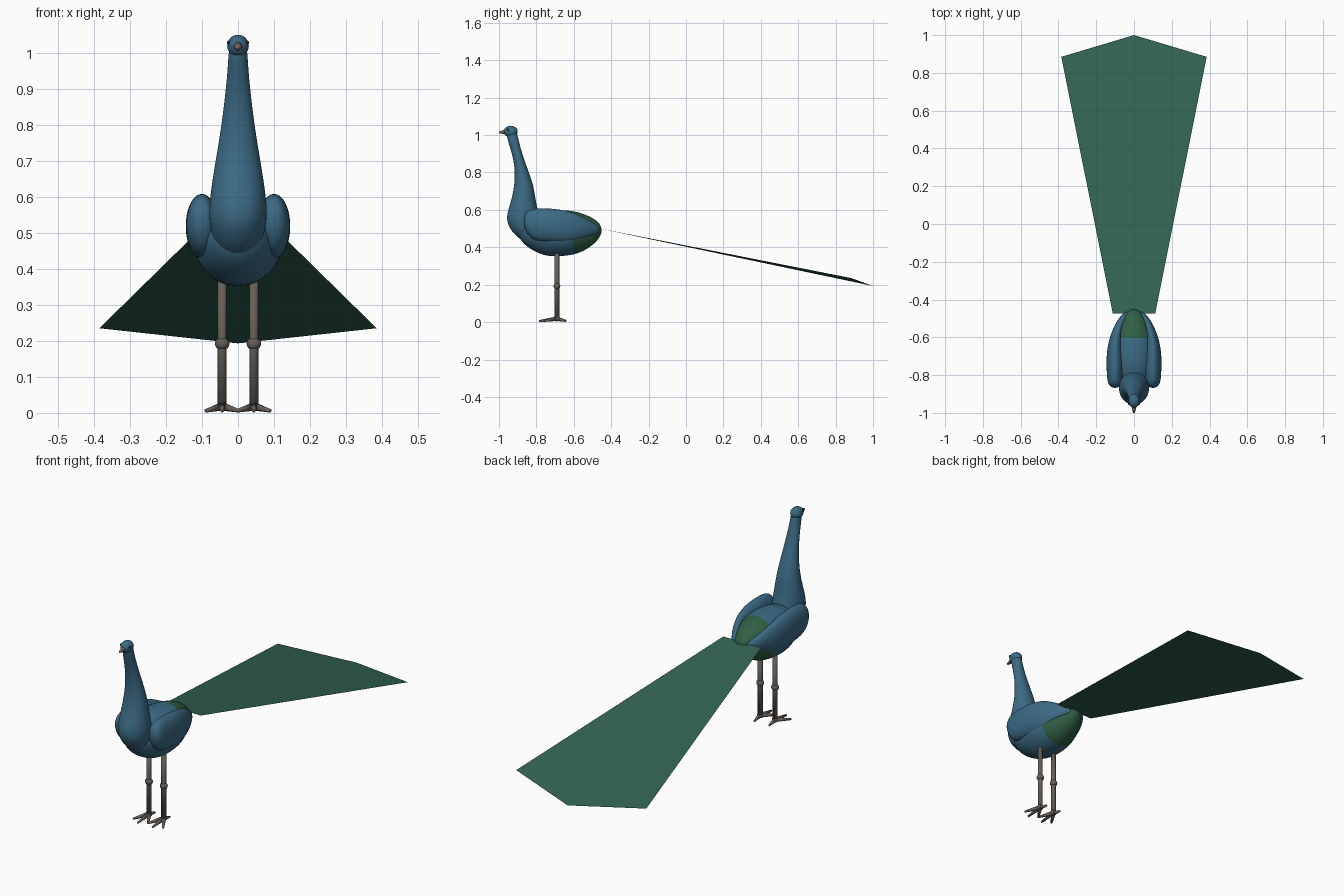
import bpy, bmesh, math
from mathutils import Vector

if "Cube" in bpy.data.objects:
    bpy.data.objects.remove(bpy.data.objects["Cube"])


def material(name, rgb):
    m = bpy.data.materials.new(name)
    m.diffuse_color = (*rgb, 1)
    m.use_nodes = True
    m.node_tree.nodes["Principled BSDF"].inputs["Base Color"].default_value = m.diffuse_color
    return m


BLUE = material("peacock blue", (0.045, 0.145, 0.235))
GREEN = material("tail green", (0.032, 0.125, 0.085))
PATCH = material("rump green", (0.030, 0.115, 0.060))
GREY = material("leg grey", (0.135, 0.115, 0.100))
BEAK = material("beak brown", (0.18, 0.125, 0.105))
DARK = material("eye dark", (0.015, 0.025, 0.035))


def finish(bm, name, mats, smooth=True, subsurf=0):
    bmesh.ops.recalc_face_normals(bm, faces=bm.faces)
    for f in bm.faces:
        f.smooth = smooth
    me = bpy.data.meshes.new(name)
    bm.to_mesh(me)
    bm.free()
    for m in mats:
        me.materials.append(m)
    ob = bpy.data.objects.new(name, me)
    bpy.context.collection.objects.link(ob)
    if subsurf:
        ob.modifiers.new("smooth", 'SUBSURF').levels = subsurf
        ob.modifiers["smooth"].render_levels = subsurf
    return ob


def loft(name, sections, u, v, mats, rule=None, sides=20):
    """Skin elliptical rings; each section is (centre, radius along u, radius along v)."""
    bm = bmesh.new()
    u, v = Vector(u), Vector(v)
    rings = []
    for c, ru, rv in sections:
        angles = [2 * math.pi * i / sides for i in range(sides)]
        rings.append([bm.verts.new(Vector(c) + u * ru * math.cos(a) + v * rv * math.sin(a))
                      for a in angles])
    for a, b in zip(rings, rings[1:]):
        for i in range(sides):
            j = (i + 1) % sides
            bm.faces.new((a[i], a[j], b[j], b[i]))
    bm.faces.new(rings[0])
    bm.faces.new(rings[-1])
    if rule:
        for f in bm.faces:
            f.material_index = rule(f.calc_center_median())
    return finish(bm, name, mats, subsurf=2)


def rod(name, a, b, r1, r2, mat, sides=12):
    """Tapered cylinder between two points."""
    a, b = Vector(a), Vector(b)
    bm = bmesh.new()
    bmesh.ops.create_cone(bm, cap_ends=True, segments=sides, radius1=r1, radius2=r2,
                          depth=(b - a).length)
    rot = Vector((0, 0, 1)).rotation_difference(b - a).to_matrix()
    for vert in bm.verts:
        vert.co = rot @ vert.co + (a + b) / 2
    return finish(bm, name, [mat])


def ball(name, centre, radii, mat):
    bm = bmesh.new()
    bmesh.ops.create_uvsphere(bm, u_segments=24, v_segments=14, radius=1)
    for vert in bm.verts:
        vert.co = Vector([p * r for p, r in zip(vert.co, radii)]) + Vector(centre)
    return finish(bm, name, [mat])


X, Y, Z = (1, 0, 0), (0, 1, 0), (0, 0, 1)

# body: y, centre z, half width, half height; the rear is green
body = [(-.90, .50, .02, .02), (-.885, .49, .06, .055), (-.84, .48, .095, .088),
        (-.76, .475, .118, .124), (-.68, .475, .128, .126), (-.60, .477, .116, .120),
        (-.54, .48, .090, .098), (-.49, .485, .062, .068), (-.462, .49, .036, .038),
        (-.451, .49, .012, .013)]
loft("body", [((0, y, z), w, h) for y, z, w, h in body], X, Z, [BLUE, PATCH],
     lambda c: int(c.y > -.60))

# neck and chest: z, front y, back y, half width
neck = [(.432, -.865, -.825, .025), (.445, -.890, -.79, .048), (.48, -.930, -.77, .070),
        (.53, -.959, -.775, .081), (.58, -.959, -.785, .081), (.64, -.938, -.802, .073),
        (.706, -.922, -.81, .062), (.77, -.916, -.828, .051), (.84, -.917, -.855, .041),
        (.92, -.936, -.881, .032), (.97, -.953, -.894, .028), (1.01, -.962, -.902, .026),
        (1.03, -.952, -.915, .018)]
loft("neck", [((0, (f + b) / 2, z), w, (b - f) / 2) for z, f, b, w in neck], X, Y, [BLUE])

# head and beak
ball("head", (0, -.937, 1.019), (.030, .037, .031), BLUE)
rod("beak", (0, -.955, 1.020), (0, -1.0, 1.013), .015, .005, BEAK)

# folded wings: y, centre x, centre z, half width, half height
wing = [(-.868, .10, .54, .012, .018), (-.855, .10, .535, .034, .056),
        (-.82, .10, .523, .044, .086), (-.75, .10, .520, .046, .090),
        (-.68, .101, .515, .045, .090), (-.60, .097, .510, .033, .078),
        (-.54, .080, .505, .025, .052), (-.49, .055, .497, .021, .030),
        (-.462, .034, .492, .010, .014)]
for s, side in ((-1, "left"), (1, "right")):
    loft(side + "_wing", [((s * x, y, z), w, h) for y, x, z, w, h in wing], X, Z, [BLUE])
    ball(side + "_eye", (s * .026, -.952, 1.028), (.005, .006, .006), DARK)

    # leg with knee, ankle and four toes
    x, y = s * .044, -.69
    rod(side + "_leg", (x, y, .01), (x, y, .40), .0125, .0125, GREY)
    ball(side + "_knee", (x, y, .192), (.020, .018, .018), GREY)
    ball(side + "_ankle", (x, y, .018), (.016, .016, .014), GREY)
    for i, (dx, dy) in enumerate(((-.045, -.07), (0, -.095), (.045, -.07), (0, .05))):
        rod(f"{side}_toe_{i + 1}", (x, y, .018), (x + dx, y + dy, .006), .012, .005, GREY, 10)

# flat tail train, slightly lower along its middle
bm = bmesh.new()
pts = [(-.112, -.475, .503), (.112, -.475, .503), (.385, .885, .235),
       (0, 1.0, .193), (-.385, .885, .235)]
v = [bm.verts.new(p) for p in pts]
for tri in ((0, 1, 3), (1, 2, 3), (0, 3, 4)):
    bm.faces.new([v[i] for i in tri])
tail = finish(bm, "tail_train", [GREEN], smooth=False)
if tail.data.polygons[0].normal.z < 0:
    tail.data.flip_normals()
